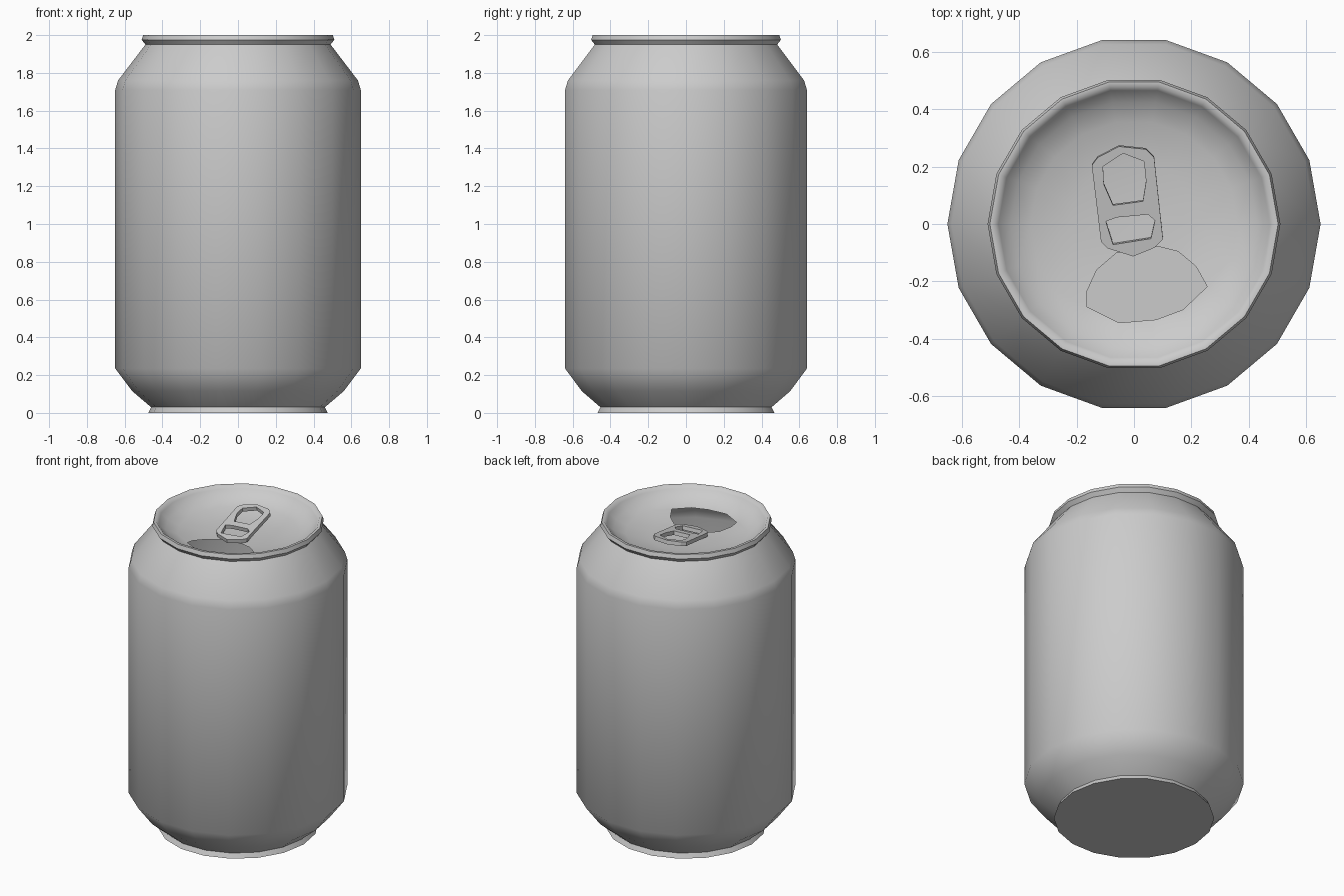
import bpy, bmesh, math
from mathutils import Vector
from mathutils.geometry import delaunay_2d_cdt

if "Cube" in bpy.data.objects:
    bpy.data.objects.remove(bpy.data.objects["Cube"])

SIDES = 18


def circle(r):
    return [(r * math.cos(math.tau * i / SIDES), r * math.sin(math.tau * i / SIDES))
            for i in range(SIDES)]


def inside(p, poly):
    """True when p lies in a convex outline."""
    signs = []
    for a, b in zip(poly, poly[1:] + poly[:1]):
        signs.append((b[0] - a[0]) * (p[1] - a[1]) - (b[1] - a[1]) * (p[0] - a[0]) > 0)
    return all(signs) or not any(signs)


def add_sheet(bm, loops, holes, height):
    """Triangulated sheet through all loops, with holes left open."""
    pts, edges = [], []
    for loop in loops + holes:
        s, n = len(pts), len(loop)
        pts += [Vector(p) for p in loop]
        if n > 1:
            edges += [(s + i, s + (i + 1) % n) for i in range(n)]
    # free points that fall inside a hole are removed with it
    out, _, faces, *_ = delaunay_2d_cdt(pts, edges, [], 0, 1e-5)
    verts = [bm.verts.new((p.x, p.y, height(p))) for p in out]
    for f in faces:
        c = sum((out[i] for i in f), Vector((0, 0))) / len(f)
        if not any(inside(c, h) for h in holes):
            bm.faces.new([verts[i] for i in f])
    bmesh.ops.delete(bm, geom=[v for v in verts if not v.link_faces], context='VERTS')


def make_object(name, bm):
    me = bpy.data.meshes.new(name)
    bm.to_mesh(me)
    bm.free()
    ob = bpy.data.objects.new(name, me)
    bpy.context.collection.objects.link(ob)
    bpy.context.view_layer.objects.active = ob
    for o in bpy.context.selected_objects:
        o.select_set(False)
    ob.select_set(True)
    return ob


# Can wall: rings from the base up over the rim
wall = [(.475, 0), (.46, .03), (.56, .115), (.65, .235), (.65, 1.71), (.635, 1.76),
        (.49, 1.95), (.51, 1.975), (.502, 2.0), (.485, 2.0), (.472, 1.982)]
bm = bmesh.new()
rings = [[bm.verts.new((x, y, z)) for x, y in circle(r)] for r, z in wall]
for lo, hi in zip(rings, rings[1:]):
    for i in range(SIDES):
        j = (i + 1) % SIDES
        bm.faces.new((lo[i], lo[j], hi[j], hi[i]))
bm.faces.new(rings[0][::-1])

# Dished lid with the drinking opening
dish = [(.472, 1.982), (.43, 1.945), (.36, 1.917), (.22, 1.893), (0, 1.885)]


def dish_height(p):
    r = min(p.length, .472)
    for (r1, z1), (r0, z0) in zip(dish, dish[1:]):
        if r >= r0:
            return z0 + (z1 - z0) * (r - r0) / (r1 - r0)


opening = [(-.164, -.288), (-.164, -.235), (-.13, -.16), (-.06, -.10), (.087, -.079),
           (.154, -.096), (.216, -.148), (.255, -.218), (.171, -.298), (.077, -.333),
           (-.052, -.344)]


# inner rings are kept as loose points so they do not cut the opening
inner = [[p] for r, _ in dish[1:4] for p in circle(r) if not inside(p, opening)]
add_sheet(bm, [circle(.472)] + inner + [[(0, 0)]], [opening], dish_height)
bmesh.ops.remove_doubles(bm, verts=bm.verts, dist=.0005)
make_object("can_shell", bm)
bpy.ops.object.shade_smooth_by_angle(angle=math.radians(55))

# Pull tab: flat plate with two holes, tilted up toward the back
outline = [(-.147, .204), (-.126, .232), (-.052, .27), (.042, .26), (.07, .232),
           (.101, -.054), (.073, -.082), (-.003, -.113), (-.091, -.085), (-.115, -.061)]
finger_hole = [(-.108, .20), (-.038, .246), (.035, .218), (.042, .148), (.031, .079),
               (-.073, .065), (-.105, .138)]
rivet_hole = [(-.098, .009), (-.059, .023), (.049, .033), (.073, .012), (.059, -.051),
              (-.073, -.072)]
bm = bmesh.new()
add_sheet(bm, [outline], [finger_hole, rivet_hole], lambda p: 1.93 + .18 * p.y)
tab = make_object("pull_tab", bm)
solid = tab.modifiers.new("thickness", 'SOLIDIFY')
solid.thickness = .025
solid.offset = -1
